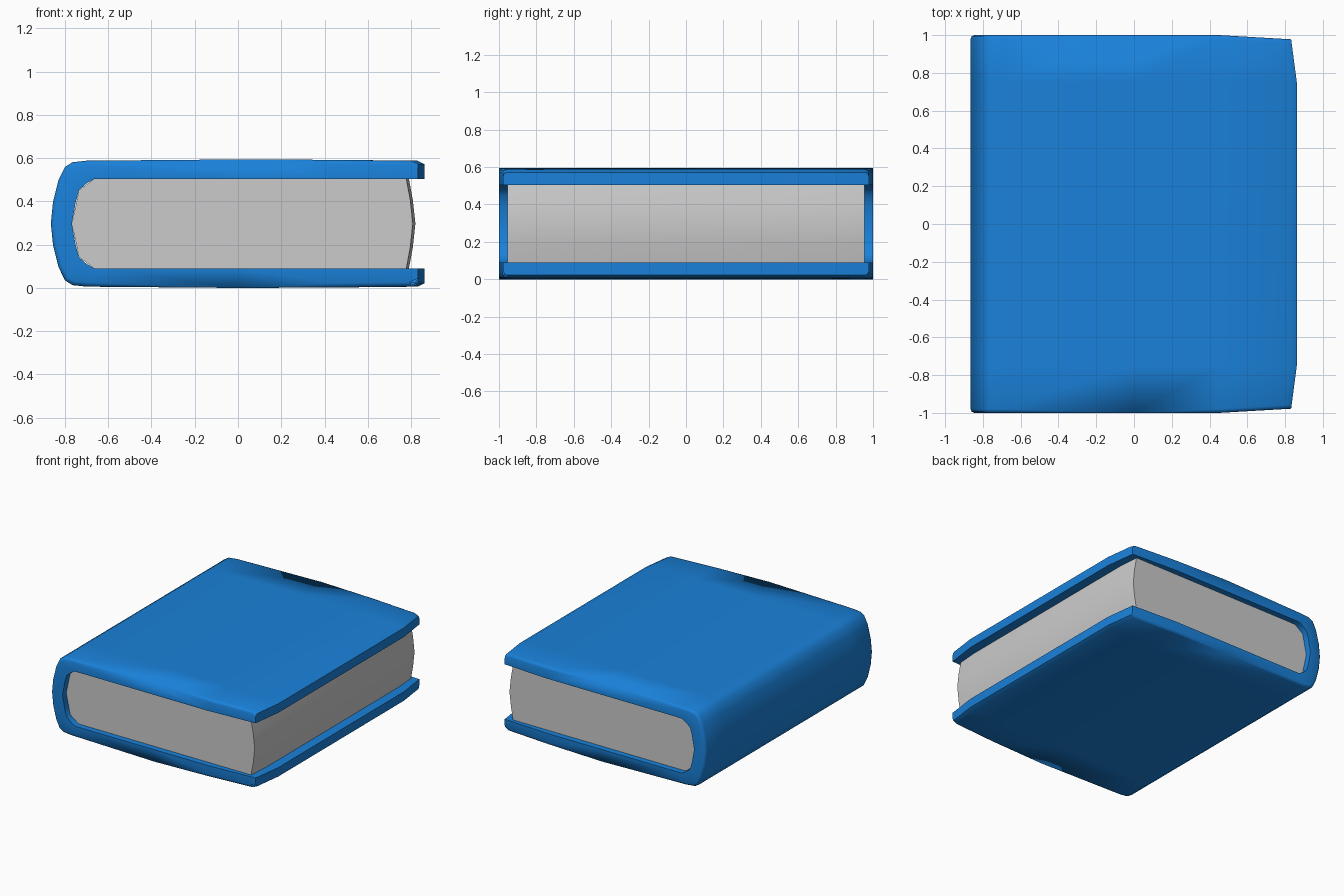
import bpy
import bmesh
import math

if "Cube" in bpy.data.objects:
    bpy.data.objects.remove(bpy.data.objects["Cube"])

MID = 0.297  # height of the book's horizontal symmetry plane


def loft(name, pairs, stations, place, smooth, bevel_width=0):
    """Solid strip: pairs of (x, z) points side by side, swept through the y stations."""
    bm = bmesh.new()
    n, last = len(pairs), len(stations) - 1
    v = [[[bm.verts.new(place(x, y, z + MID)) for x, z in pair]
          for pair in pairs] for y in stations]
    for j in range(last):
        for i in range(n - 1):
            for k in (0, 1):
                bm.faces.new((v[j][i][k], v[j][i + 1][k], v[j + 1][i + 1][k], v[j + 1][i][k]))
        for i in (0, n - 1):
            bm.faces.new((v[j][i][0], v[j + 1][i][0], v[j + 1][i][1], v[j][i][1]))
    for j in (0, last):
        for i in range(n - 1):
            bm.faces.new((v[j][i][0], v[j][i + 1][0], v[j][i + 1][1], v[j][i][1]))
    if bevel_width:
        rim = [bm.edges.get((v[j][i][0], v[j][i + 1][0])) for j in (0, last) for i in range(n - 1)]
        bmesh.ops.bevel(bm, geom=rim, offset=bevel_width, segments=2, profile=0.5, affect='EDGES')
    bmesh.ops.remove_doubles(bm, verts=bm.verts, dist=0.0005)
    bmesh.ops.dissolve_degenerate(bm, edges=bm.edges, dist=0.0001)
    bmesh.ops.recalc_face_normals(bm, faces=bm.faces)
    mesh = bpy.data.meshes.new(name)
    bm.to_mesh(mesh)
    bm.free()
    obj = bpy.data.objects.new(name, mesh)
    bpy.context.collection.objects.link(obj)
    bpy.ops.object.select_all(action='DESELECT')
    obj.select_set(True)
    bpy.context.view_layer.objects.active = obj
    bpy.ops.object.shade_smooth_by_angle(angle=math.radians(smooth))
    return obj


# Cover: outer and inner half profiles, from the middle of the spine to the fore edge
outer = [(-.865, 0), (-.855, .1), (-.83, .2), (-.80, .262), (-.765, .284), (-.7, .291),
         (0, .297), (.45, .295), (.83, .291), (.862, .275)]
inner = [(-.768, 0), (-.75, .1), (-.735, .155), (-.70, .186), (-.665, .206), (-.6, .207),
         (0, .207), (.45, .207), (.83, .207), (.862, .207)]
upper = list(zip(outer, inner))
lower = [tuple((x, -z) for x, z in pair) for pair in reversed(upper[1:])]


def cover_place(x, y, z):
    # the boards narrow slightly toward the fore-edge corners
    if abs(y) > 0.9:
        t = max(0, (x - 0.45) / 0.41)
        y *= 1 - 0.022 * t
        if x > 0.8:
            x -= 0.03
    return x, y, z


cover = loft("cover", lower + upper, (-1, -.75, 0, .75, 1), cover_place, 50, 0.02)
blue = bpy.data.materials.new("cover_blue")
blue.diffuse_color = (0.01, 0.22, 0.7, 1)
blue.use_nodes = True
blue.node_tree.nodes["Principled BSDF"].inputs["Base Color"].default_value = blue.diffuse_color
cover.data.materials.append(blue)

# Page block: half heights along x, rounded at the spine and bulging at the fore edge
heights = [(-.768, 0), (-.735, .155), (-.665, .207), (-.4, .207), (.45, .207),
           (.79, .207), (.808, .11), (.82, 0)]


def page_place(x, y, z):
    return (x - 0.012 if abs(y) > 0.9 and x > 0.7 else x), y, z


loft("pages", [((x, h), (x, -h)) for x, h in heights], (-.955, -.8, .8, .955), page_place, 50)
